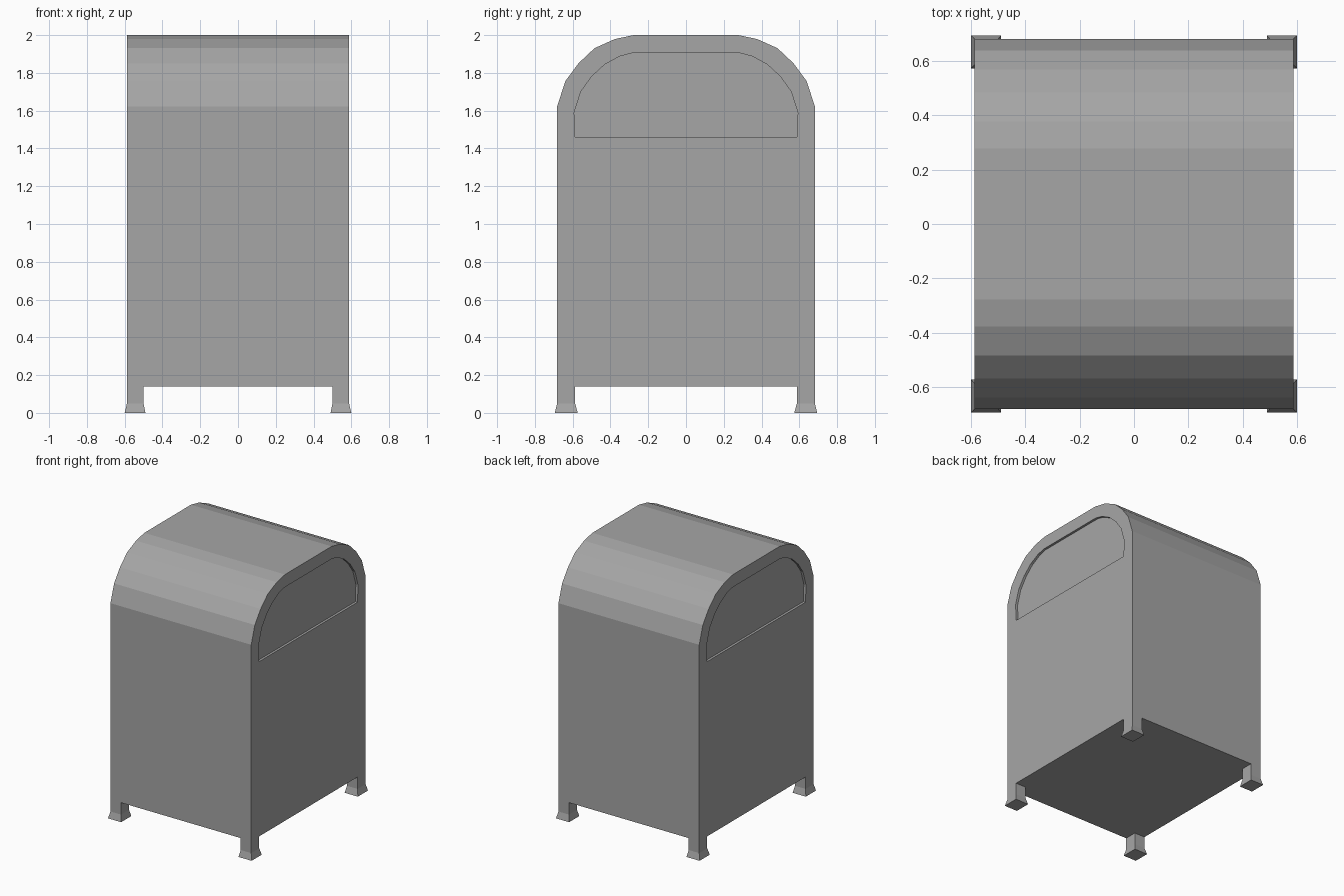
import bpy, bmesh

cube = bpy.data.objects.get("Cube")
if cube:
    bpy.data.objects.remove(cube, do_unlink=True)

grey = bpy.data.materials.new("grey_metal")
grey.use_nodes = True
colour = (0.38, 0.38, 0.38, 1)
grey.diffuse_color = colour
grey.node_tree.nodes["Principled BSDF"].inputs["Base Color"].default_value = colour


def finish(name, bm):
    bmesh.ops.recalc_face_normals(bm, faces=bm.faces[:])
    mesh = bpy.data.meshes.new(name)
    bm.to_mesh(mesh)
    bm.free()
    mesh.materials.append(grey)
    obj = bpy.data.objects.new(name, mesh)
    bpy.context.collection.objects.link(obj)
    return obj


def extrude_profile(name, half, x0, x1):
    """Mirror half a (y, z) outline and extrude it along x."""
    outline = half + [(-y, z) for y, z in reversed(half)]
    bm = bmesh.new()
    face = bm.faces.new([bm.verts.new((x0, y, z)) for y, z in outline])
    ext = bmesh.ops.extrude_face_region(bm, geom=[face])["geom"]
    moved = [v for v in ext if isinstance(v, bmesh.types.BMVert)]
    bmesh.ops.translate(bm, verts=moved, vec=(x1 - x0, 0, 0))
    return finish(name, bm)


HALF_X, HALF_Y, FLOOR, DEPTH = 0.588, 0.682, 0.14, 0.018

# Round-topped body
shell = [(HALF_Y, FLOOR), (HALF_Y, 1.623), (0.639, 1.756), (0.569, 1.851),
         (0.484, 1.931), (0.377, 1.979), (0.278, 2.0)]
body = extrude_profile("body", shell, -HALF_X, HALF_X)

# Shallow arched recess in each end
arch = [(0.587, 1.46), (0.592, 1.59), (0.557, 1.70), (0.50, 1.78),
        (0.43, 1.845), (0.35, 1.888), (0.285, 1.905)]
for side in (-1, 1):
    cutter = extrude_profile("recess_cutter", arch,
                             side * (HALF_X - DEPTH), side * (HALF_X + 0.1))
    cutter.hide_render = True
    cut = body.modifiers.new("recess", "BOOLEAN")
    cut.operation = "DIFFERENCE"
    cut.solver = "EXACT"
    cut.object = cutter
    bpy.context.view_layer.objects.active = body
    bpy.ops.object.modifier_apply(modifier=cut.name)
    bpy.data.objects.remove(cutter, do_unlink=True)

# Corner legs with flared feet: (z, inner x, outer x, inner y, outer y)
rings = [(0, 0.49, 0.60, 0.573, 0.695),
         (0.05, 0.50, HALF_X, 0.587, HALF_Y),
         (FLOOR, 0.50, HALF_X, 0.587, HALF_Y)]
for sx, x_name in ((1, "left"), (-1, "right")):
    for sy, y_name in ((-1, "front"), (1, "back")):
        bm = bmesh.new()
        loops = [[bm.verts.new((sx * x, sy * y, z))
                  for x, y in ((xi, yi), (xo, yi), (xo, yo), (xi, yo))]
                 for z, xi, xo, yi, yo in rings]
        for low, high in zip(loops, loops[1:]):
            for i in range(4):
                j = (i + 1) % 4
                bm.faces.new((low[i], low[j], high[j], high[i]))
        bm.faces.new(loops[0])
        bm.faces.new(loops[-1])
        finish(f"{y_name}_{x_name}_leg", bm)
